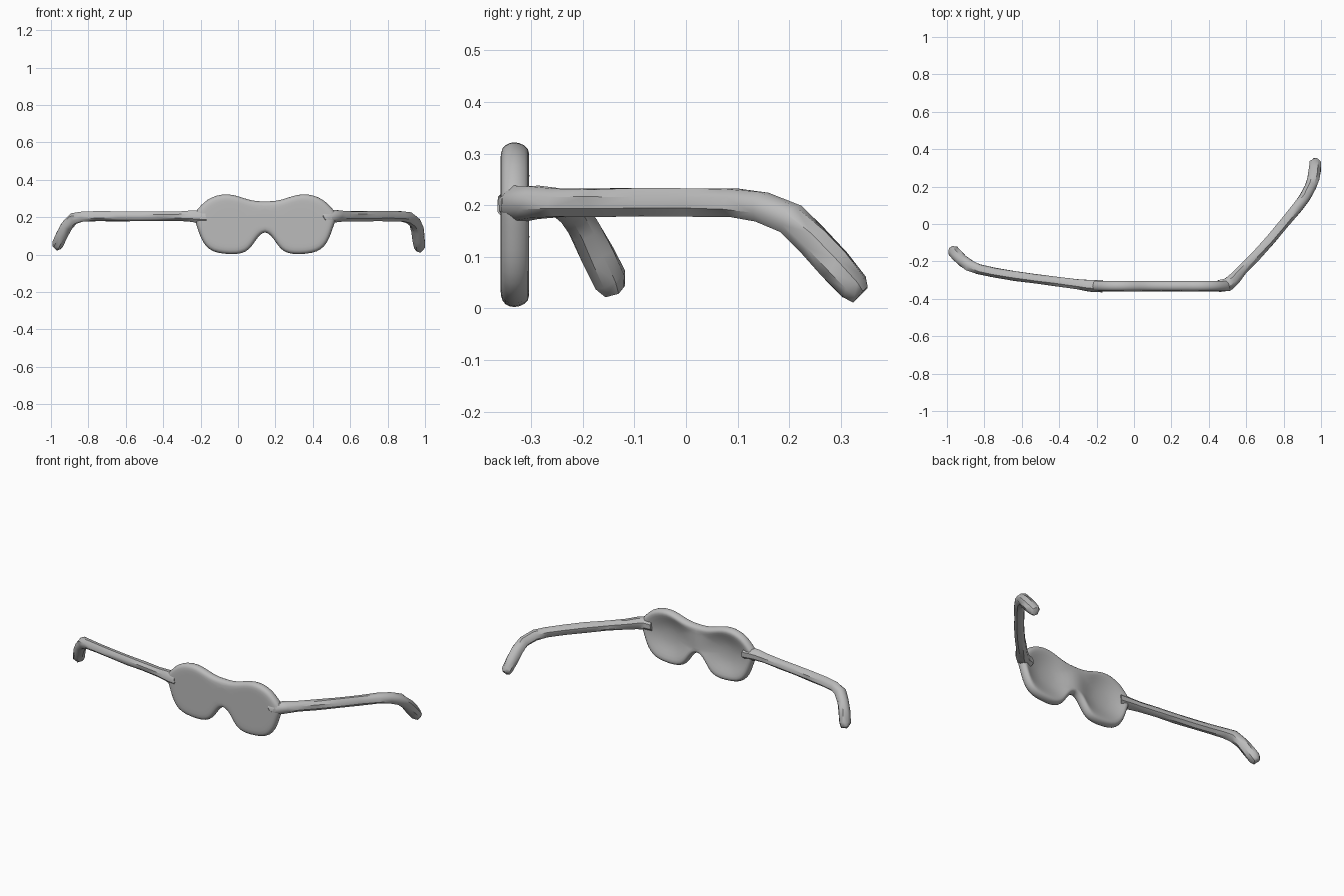
import bpy, bmesh, math, random
from mathutils import Vector

random.seed(4)
cube = bpy.data.objects.get("Cube")
if cube:
    bpy.data.objects.remove(cube, do_unlink=True)

grey = bpy.data.materials.new("plain grey")
grey.use_nodes = True
grey.diffuse_color = (0.5, 0.5, 0.5, 1)
grey.node_tree.nodes["Principled BSDF"].inputs["Base Color"].default_value = (0.5, 0.5, 0.5, 1)


def finish(bm, name, angle):
    """Turn a bmesh into a smooth-shaded grey object."""
    bmesh.ops.delete(bm, geom=[v for v in bm.verts if not v.link_faces], context='VERTS')
    bmesh.ops.recalc_face_normals(bm, faces=bm.faces)
    mesh = bpy.data.meshes.new(name)
    bm.to_mesh(mesh)
    bm.free()
    mesh.materials.append(grey)
    ob = bpy.data.objects.new(name, mesh)
    bpy.context.collection.objects.link(ob)
    bpy.ops.object.select_all(action='DESELECT')
    ob.select_set(True)
    bpy.context.view_layer.objects.active = ob
    bpy.ops.object.shade_smooth_by_angle(angle=math.radians(angle))
    return ob


def lens_front(mid_x):
    """One half of the front piece, dished behind, mirrored across the bridge."""
    outline = [(0, .285), (.04, .285), (.09, .293), (.14, .312), (.20, .326), (.26, .318),
               (.31, .295), (.345, .262), (.372, .232), (.382, .205), (.374, .175), (.36, .135),
               (.345, .09), (.32, .045), (.28, .014), (.22, .003), (.15, 0), (.10, .014),
               (.07, .045), (.045, .085), (.02, .112), (0, .12)]
    edge = len(outline)
    pts = [Vector(p) for p in outline] + [Vector((0, z)) for z in (.165, .2, .24)]
    n = len(pts)
    centre = Vector((.19, .165))

    def inset(d):
        ring = []
        for i, p in enumerate(pts):
            if i in (0, edge - 1):
                normal = Vector((0, 1 if i == 0 else -1))
            elif i < edge:
                t = (pts[i + 1] - pts[i - 1]).normalized()
                normal = Vector((-t.y, t.x))
            else:
                normal = Vector((0, 0))
            ring.append(p - normal * d)
        return ring

    def oval(rx, rz):
        ring = []
        for p in pts:
            a = math.atan2(p.y - centre.y, p.x - centre.x)
            ring.append(centre + Vector((rx * math.cos(a), rz * math.sin(a))))
        return ring

    # Flat front, rounded rim, then the hollow at the back
    layers = [(oval(.07, .06), -.36), (oval(.13, .11), -.36), (inset(.018), -.36),
              (inset(.005), -.351), (inset(-.002), -.333), (inset(.006), -.311),
              (inset(.02), -.301), (oval(.14, .115), -.311), (oval(.08, .065), -.331)]
    bm = bmesh.new()
    rings = [[bm.verts.new((p.x, y, p.y)) for p in ring] for ring, y in layers]
    for k in range(len(rings) - 1):
        for i in range(n):
            if 2 <= k <= 5 and i >= edge - 1:
                continue          # keep the mirror seam open through the rim
            j = (i + 1) % n
            bm.faces.new((rings[k][i], rings[k][j], rings[k + 1][j], rings[k + 1][i]))
    for ring, y in ((rings[0], -.36), (rings[-1], -.338)):
        hub = bm.verts.new((centre.x, y, centre.y))
        for i in range(n):
            bm.faces.new((ring[i], ring[(i + 1) % n], hub))
    ob = finish(bm, "lens_front", 180)
    ob.location.x = mid_x
    mirror = ob.modifiers.new("mirror", 'MIRROR')
    mirror.use_clip = True
    mirror.merge_threshold = .0005
    ob.modifiers.new("soften", 'SUBSURF').levels = 1
    ob.modifiers["soften"].render_levels = 1


def arm(name, path, radii, sides=8):
    """A slightly uneven faceted tube along a path, closed with blunt ends."""
    path = [Vector(p) for p in path]
    last = len(path) - 1
    bm = bmesh.new()
    rings = []
    for k, (p, r) in enumerate(zip(path, radii)):
        t = (path[min(k + 1, last)] - path[max(k - 1, 0)]).normalized()
        side = t.cross(Vector((0, 0, 1))).normalized()
        up = side.cross(t)
        ring = []
        for i in range(sides):
            a = 2 * math.pi * (i + .5) / sides
            wobble = r * random.uniform(.94, 1.06)
            slide = t * random.uniform(-.006, .006)
            ring.append(bm.verts.new(p + (side * math.cos(a) + up * math.sin(a)) * wobble + slide))
        rings.append(ring)
    for a, b in zip(rings, rings[1:]):
        for i in range(sides):
            j = (i + 1) % sides
            bm.faces.new((a[i], a[j], b[j], b[i]))
    bm.faces.new(rings[0])
    bm.faces.new(rings[-1])
    bmesh.ops.triangulate(bm, faces=bm.faces[:])
    finish(bm, name, 42)


lens_front(.145)

# Left arm swings back, right arm is splayed wide open
arm("left_arm",
    [(.455, -.333, .2), (.5, -.325, .203), (.535, -.295, .205), (.575, -.25, .205),
     (.65, -.172, .205), (.73, -.085, .205), (.81, .01, .205), (.875, .09, .204),
     (.915, .145, .198), (.945, .2, .175), (.96, .245, .132), (.967, .29, .082),
     (.97, .325, .042), (.97, .337, .027)],
    [.034, .037, .034, .03, .029, .029, .029, .03, .031, .032, .033, .034, .032, .022])
arm("right_arm",
    [(-.17, -.333, .2), (-.21, -.332, .203), (-.25, -.329, .205), (-.31, -.322, .205),
     (-.42, -.307, .205), (-.53, -.293, .205), (-.64, -.278, .205), (-.75, -.26, .205),
     (-.83, -.243, .204), (-.88, -.222, .192), (-.915, -.197, .155), (-.942, -.172, .105),
     (-.963, -.148, .058), (-.97, -.138, .036)],
    [.036, .036, .032, .028, .027, .027, .028, .028, .029, .032, .033, .033, .033, .022])
